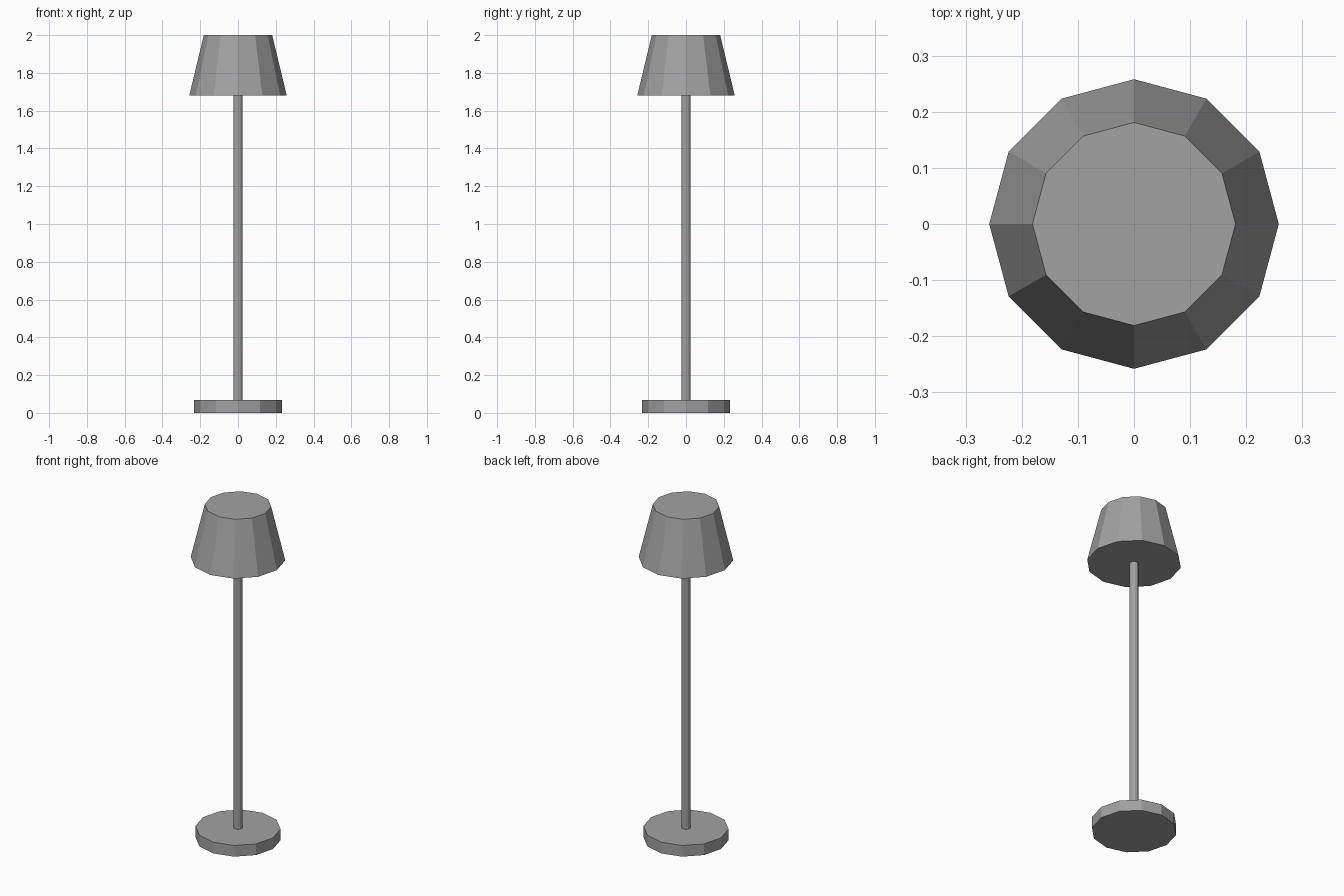
import bpy

if "Cube" in bpy.data.objects:
    bpy.data.objects.remove(bpy.data.objects["Cube"])

# One flat grey for the whole lamp
grey = bpy.data.materials.new("neutral grey")
grey.diffuse_color = (0.36, 0.36, 0.365, 1)
grey.use_nodes = True
grey.node_tree.nodes["Principled BSDF"].inputs["Base Color"].default_value = grey.diffuse_color


def tapered(name, sides, r_bottom, r_top, z0, z1):
    """Flat-faced round part between two heights, with a corner on the x axis."""
    bpy.ops.mesh.primitive_cone_add(vertices=sides, radius1=r_bottom, radius2=r_top,
                                    depth=z1 - z0, location=(0, 0, (z0 + z1) / 2))
    part = bpy.context.object
    part.name = name
    part.data.materials.append(grey)
    return part


# Disc foot, thin pole and flared shade
tapered("base", 12, 0.232, 0.232, 0.0, 0.067)
tapered("pole", 12, 0.024, 0.024, 0.067, 1.68)
tapered("shade", 12, 0.258, 0.181, 1.68, 2.0)
